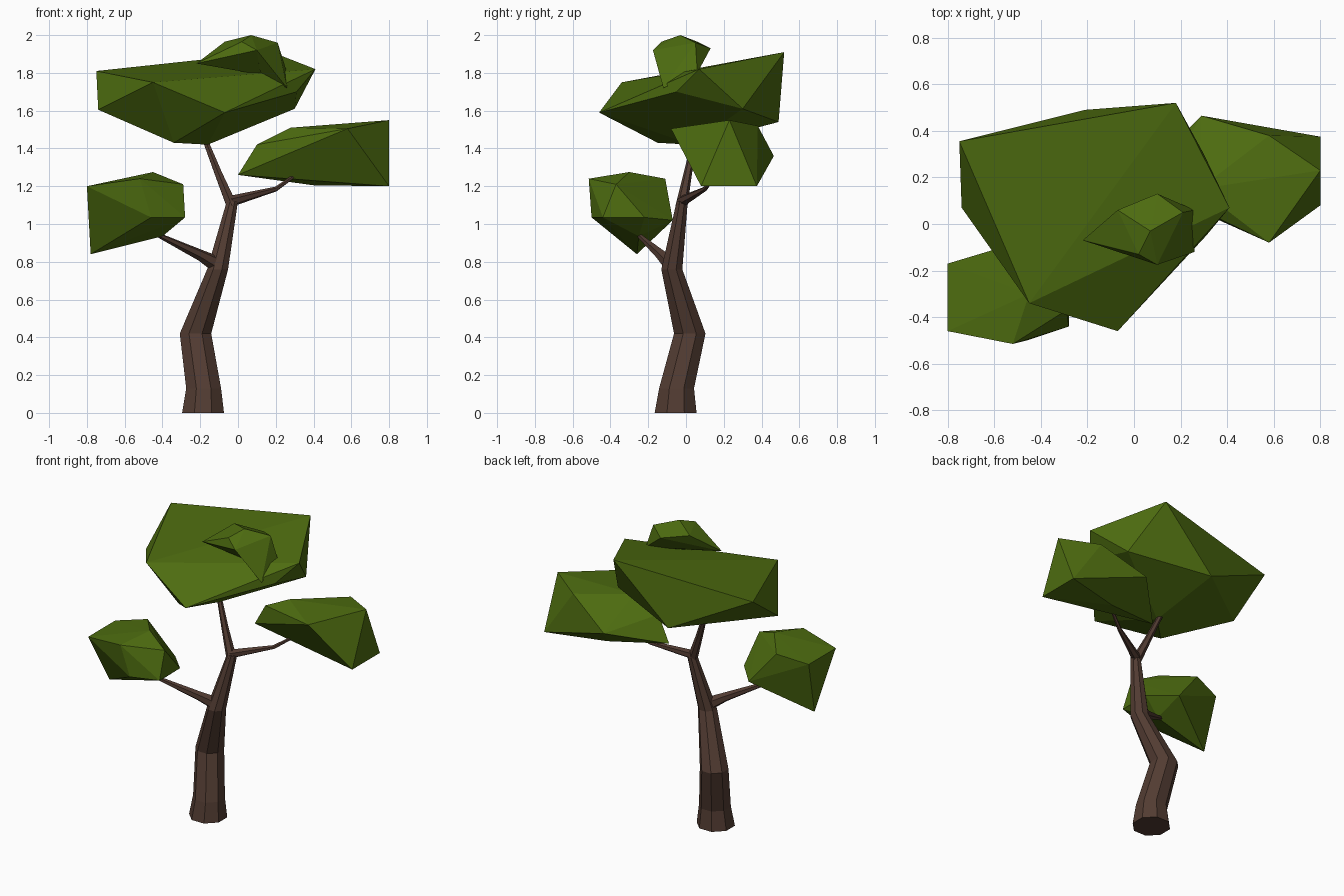
import bpy, bmesh, math
from mathutils import Vector

if "Cube" in bpy.data.objects:
    bpy.data.objects.remove(bpy.data.objects["Cube"])


def material(name, rgb):
    m = bpy.data.materials.new(name)
    m.diffuse_color = (*rgb, 1)
    m.use_nodes = True
    m.node_tree.nodes["Principled BSDF"].inputs["Base Color"].default_value = m.diffuse_color
    return m


BARK = material("brown bark", (0.085, 0.045, 0.032))
LEAF = material("leaf green", (0.075, 0.15, 0.005))


def finish(name, bm, mat):
    bmesh.ops.recalc_face_normals(bm, faces=bm.faces)
    me = bpy.data.meshes.new(name)
    bm.to_mesh(me)
    bm.free()
    me.materials.append(mat)
    ob = bpy.data.objects.new(name, me)
    bpy.context.collection.objects.link(ob)
    return ob


def tube(name, path, sides, level=False):
    """Faceted tapering limb through (x, y, z, radius) points."""
    bm = bmesh.new()
    pts = [Vector(p[:3]) for p in path]
    rings = []
    for i, p in enumerate(pts):
        d = pts[min(i + 1, len(pts) - 1)] - pts[max(i - 1, 0)]
        q = Vector((0, 0, 1)).rotation_difference(d)
        ring = []
        for k in range(sides):
            a = 2 * math.pi * (k + 0.5) / sides
            v = Vector((math.cos(a), math.sin(a), 0)) * path[i][3]
            ring.append(bm.verts.new(p + (v if level else q @ v)))
        rings.append(ring)
    for a, b in zip(rings, rings[1:]):
        for k in range(sides):
            j = (k + 1) % sides
            bm.faces.new((a[k], a[j], b[j], b[k]))
    bm.faces.new(rings[0])
    bm.faces.new(rings[-1])
    return finish(name, bm, BARK)


def clump(name, *groups):
    """Angular leaf mass: one convex hull per group of corner points."""
    bm = bmesh.new()
    for pts in groups:
        vs = [bm.verts.new(p) for p in pts]
        r = bmesh.ops.convex_hull(bm, input=vs)
        junk = [v for v in r["geom_interior"] if isinstance(v, bmesh.types.BMVert)]
        bmesh.ops.delete(bm, geom=junk, context='VERTS')
    return finish(name, bm, LEAF)


# Trunk and limbs
tube("trunk", [(-.185, -.055, 0, .12), (-.182, -.05, .13, .1), (-.225, .02, .42, .09),
               (-.108, -.075, .76, .06), (-.03, -.02, 1.12, .032)], 8, True)
tube("upper_branch", [(-.03, -.025, 1.09, .032), (-.105, .01, 1.27, .022),
                      (-.18, .05, 1.46, .015)], 6)
tube("right_branch", [(-.04, -.02, 1.12, .03), (.2, .1, 1.185, .013), (.32, .16, 1.27, .009)], 6)
tube("left_branch", [(-.11, -.075, .785, .045), (-.2, -.13, .835, .03),
                     (-.44, -.26, .95, .011)], 6)

# Main canopy
clump("main_canopy", [
    (-.07, -.46, 1.59), (-.45, -.34, 1.75), (.41, .07, 1.82), (-.75, .355, 1.81),
    (-.74, .07, 1.605), (.18, .52, 1.91), (-.21, .49, 1.54), (.30, .30, 1.61),
    (.31, -.05, 1.70), (-.34, -.15, 1.43), (-.16, .03, 1.42)])

# Right leaf mass
clump("right_leaves", [
    (.8, .375, 1.2), (.8, .08, 1.2), (.8, .23, 1.55), (.58, -.08, 1.505), (.58, .38, 1.52),
    (.29, .465, 1.36), (.28, .15, 1.51), (.1, .15, 1.42), (0, .18, 1.26), (.4, .27, 1.205)])

# Left leaf mass
clump("left_leaves", [
    (-.78, -.26, .84), (-.45, -.30, 1.275), (-.8, -.46, 1.2), (-.8, -.17, 1.2),
    (-.52, -.515, 1.24), (-.46, -.5, 1.035), (-.28, -.44, 1.035), (-.29, -.37, 1.21),
    (-.6, -.11, 1.24), (-.42, -.07, 1.02), (-.28, -.22, 1.035), (-.40, -.25, .935)])

# Crown: a cap plus a drooping corner on its right
clump("crown_leaves", [
    (.07, -.03, 2.0), (-.07, .06, 1.965), (.21, .05, 1.96), (.1, -.175, 1.92), (.1, .13, 1.93),
    (-.22, -.07, 1.85), (.26, .06, 1.8), (.02, -.13, 1.965), (.12, -.03, 1.79)],
    [(.1, -.175, 1.92), (.26, -.12, 1.72), (.26, .06, 1.8), (.21, .05, 1.96), (.12, -.03, 1.78)])
